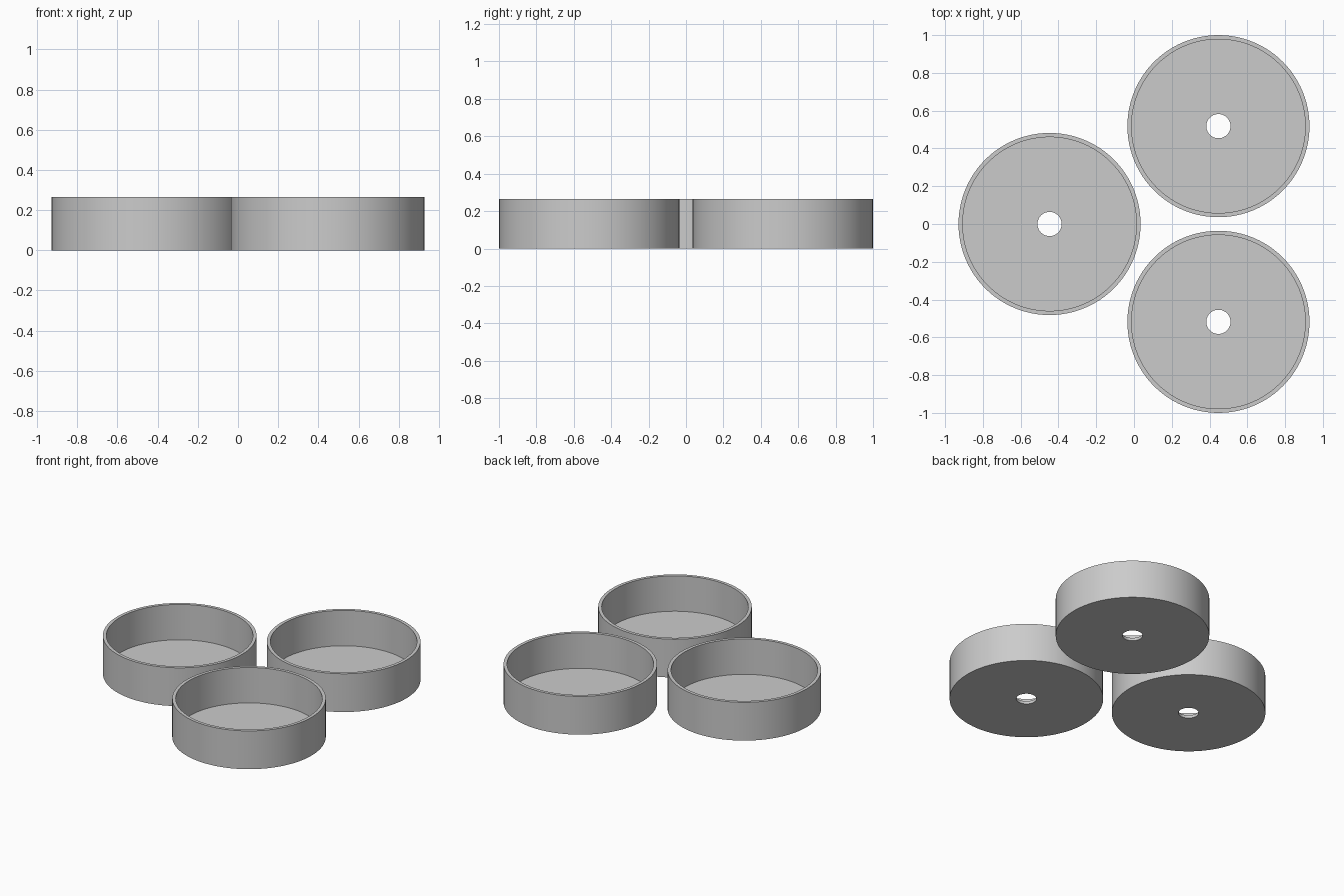
import bpy, bmesh, math

if "Cube" in bpy.data.objects:
    bpy.data.objects.remove(bpy.data.objects["Cube"])

SEGMENTS = 96
OUTER, INNER, HOLE = 0.482, 0.46, 0.064
HEIGHT, FLOOR = 0.265, 0.02

grey = bpy.data.materials.new("light grey")
grey.diffuse_color = (0.6, 0.6, 0.6, 1)
grey.use_nodes = True
grey.node_tree.nodes["Principled BSDF"].inputs["Base Color"].default_value = grey.diffuse_color

# Closed cross-section (radius, height) of an open cup with a drain hole
PROFILE = [(HOLE, 0), (OUTER, 0), (OUTER, HEIGHT),
           (INNER, HEIGHT), (INNER, FLOOR), (HOLE, FLOOR)]


def make_cup(name, x, y):
    bm = bmesh.new()
    rings = []
    for i in range(SEGMENTS):
        a = 2 * math.pi * i / SEGMENTS
        rings.append([bm.verts.new((r * math.cos(a), r * math.sin(a), z))
                      for r, z in PROFILE])
    n = len(PROFILE)
    for i in range(SEGMENTS):
        p, q = rings[i], rings[(i + 1) % SEGMENTS]
        for j in range(n):
            k = (j + 1) % n
            bm.faces.new((p[j], q[j], q[k], p[k]))
    bmesh.ops.recalc_face_normals(bm, faces=bm.faces)
    mesh = bpy.data.meshes.new(name)
    bm.to_mesh(mesh)
    bm.free()
    mesh.materials.append(grey)
    cup = bpy.data.objects.new(name, mesh)
    cup.location = (x, y, 0)
    bpy.context.collection.objects.link(cup)
    # Round walls smooth, rim and floor edges sharp
    bpy.ops.object.select_all(action='DESELECT')
    cup.select_set(True)
    bpy.context.view_layer.objects.active = cup
    bpy.ops.object.shade_smooth_by_angle(angle=math.radians(30))


# Three cups in a triangle
make_cup("left_cup", -0.447, 0)
make_cup("back_right_cup", 0.447, 0.518)
make_cup("front_right_cup", 0.447, -0.518)
